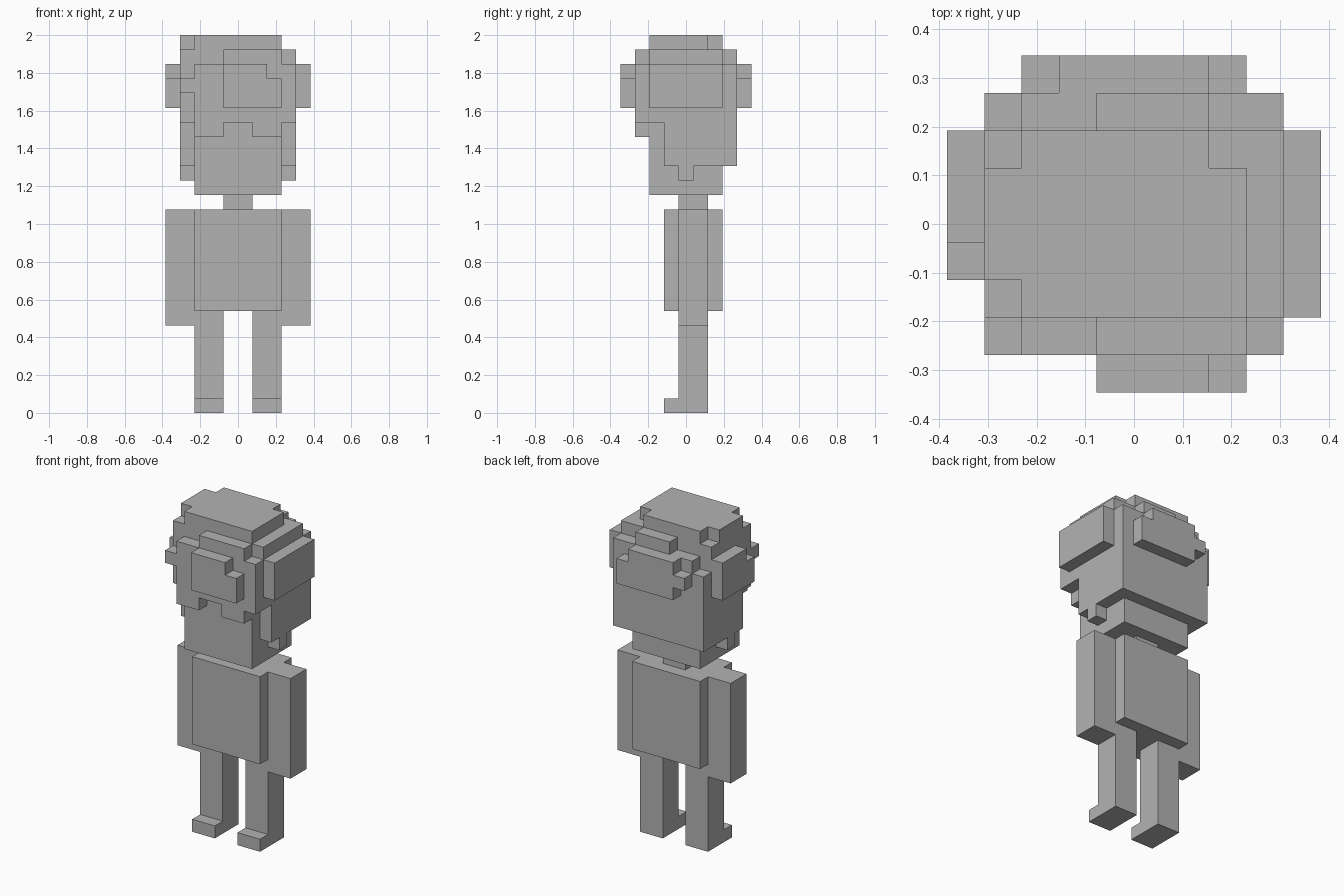
import bpy
import bmesh
import math
from itertools import product
from mathutils import Vector

default_cube = bpy.data.objects.get("Cube")
if default_cube:
    bpy.data.objects.remove(default_cube, do_unlink=True)

UNIT = 2 / 26  # edge length of one block

grey = bpy.data.materials.new("plain_grey")
grey.use_nodes = True
grey.diffuse_color = (0.45, 0.45, 0.45, 1)
grey.node_tree.nodes["Principled BSDF"].inputs["Base Color"].default_value = grey.diffuse_color


def box(x, y, z):
    """Set of block cells filling the given ranges."""
    return set(product(range(*x), range(*y), range(*z)))


def mirrored(cells):
    """Same cells on the other side of the body."""
    return {(-i - 1, j, k) for i, j, k in cells}


def build(name, cells):
    """Turn block cells into one clean outer shell."""
    bm = bmesh.new()
    corners = {}

    def corner(point):
        key = tuple(round(c) for c in point)
        if key not in corners:
            x, y, z = key
            corners[key] = bm.verts.new((x * UNIT, (y - 0.5) * UNIT, z * UNIT))
        return corners[key]

    for cell in sorted(cells):
        for axis, side in product(range(3), (0, 1)):
            neighbour = list(cell)
            neighbour[axis] += 2 * side - 1
            if tuple(neighbour) in cells:
                continue
            base, u, v = Vector(cell), Vector((0, 0, 0)), Vector((0, 0, 0))
            base[axis] += side
            u[(axis + 1) % 3] = 1
            v[(axis + 2) % 3] = 1
            loop = [base, base + u, base + u + v, base + v]
            if not side:
                loop.reverse()
            bm.faces.new([corner(p) for p in loop])
    bmesh.ops.dissolve_limit(bm, angle_limit=math.radians(1),
                             verts=bm.verts[:], edges=bm.edges[:])
    mesh = bpy.data.meshes.new(name)
    bm.to_mesh(mesh)
    bm.free()
    mesh.materials.append(grey)
    obj = bpy.data.objects.new(name, mesh)
    bpy.context.collection.objects.link(obj)


# Legs with toes, and arms
leg = box((1, 3), (0, 2), (0, 7)) | box((1, 3), (-1, 0), (0, 1))
arm = box((3, 5), (0, 2), (6, 14))
for name, limb in (("leg", leg), ("arm", arm)):
    build("left_" + name, limb)
    build("right_" + name, mirrored(limb))

# Torso, neck and head
build("torso", box((-3, 3), (-1, 3), (7, 14)))
build("neck", box((-1, 1), (0, 2), (14, 15)))
build("head", box((-3, 3), (-2, 3), (15, 25)))

# Crown slab with a notched back corner and a strip on the right
crown = box((-3, 3), (-2, 3), (25, 26)) - box((2, 3), (2, 3), (25, 26))
crown |= box((-4, -3), (-1, 2), (25, 26))
build("crown_hair", crown)

# Side hair, stepping down to a small sideburn
side = box((3, 4), (-2, 3), (20, 25)) | box((3, 4), (-1, 3), (17, 20))
side |= box((3, 4), (0, 1), (16, 17))
build("left_side_hair", side)
build("right_side_hair", mirrored(side))

# Puffs over the ears
build("left_puff", box((4, 5), (-2, 3), (21, 24)))
build("right_puff", box((-5, -4), (0, 3), (21, 24)) | box((-5, -4), (-1, 0), (21, 23)))

# Fringe with a central gap, a raised part and a front puff
fringe = box((-3, 3), (-3, -2), (19, 24)) - box((-1, 1), (-3, -2), (19, 20))
fringe |= box((-1, 3), (-3, -2), (24, 25))
fringe |= box((-4, -3), (-3, -2), (22, 23))
fringe |= box((3, 4), (-3, -2), (20, 24))
build("fringe", fringe)
build("front_puff", box((-1, 2), (-4, -3), (21, 24)) | box((2, 3), (-4, -3), (21, 23)))

# Back hair with stepped top and a back puff
back = box((-4, 4), (3, 4), (17, 23)) | box((-3, 4), (3, 4), (23, 24))
back |= box((-1, 2), (3, 4), (24, 25))
build("back_hair", back)
back_puff = box((-2, 3), (4, 5), (21, 23)) | box((-2, 2), (4, 5), (23, 24))
back_puff |= box((-3, -2), (4, 5), (22, 23))
build("back_puff", back_puff)
